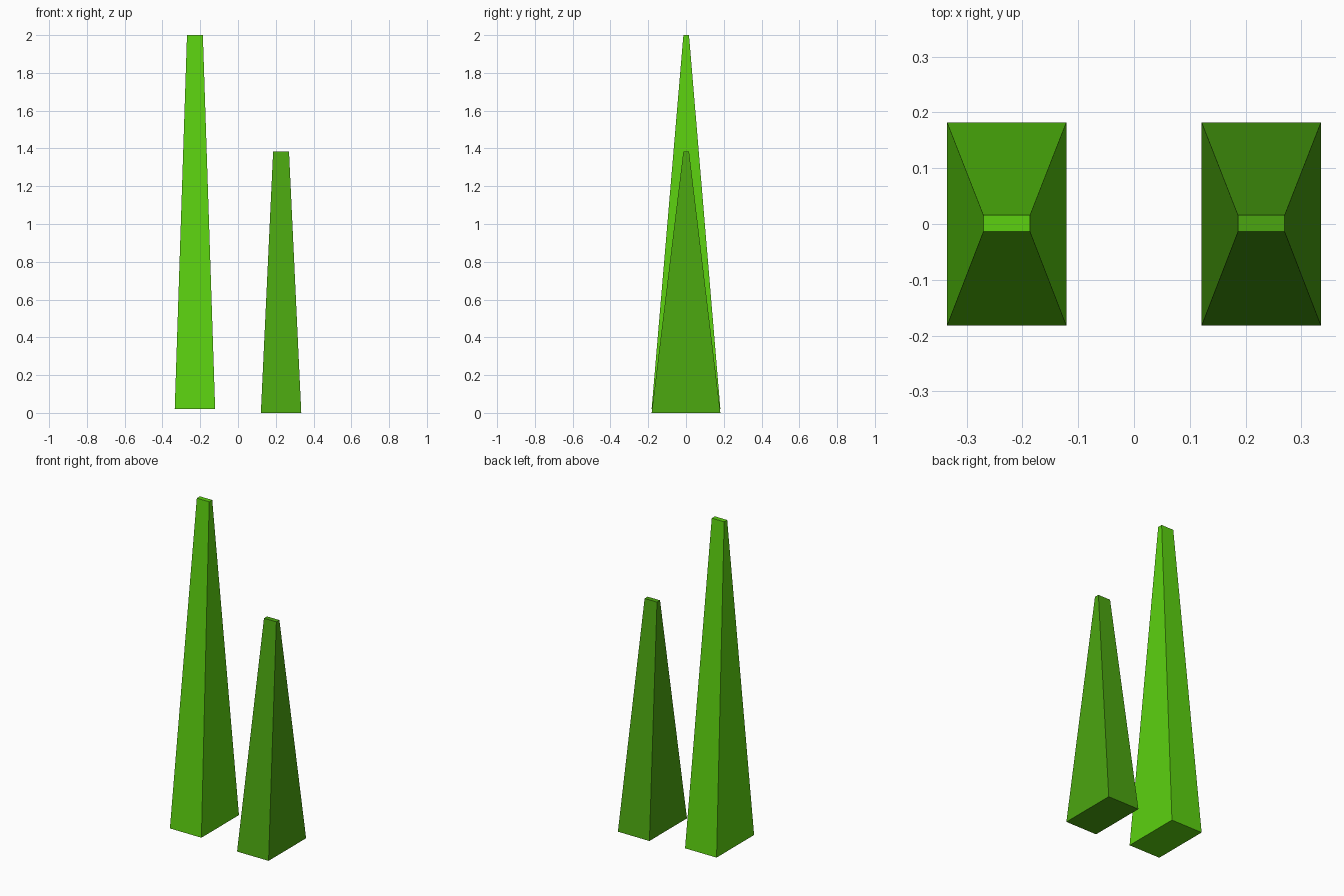
import bpy, bmesh

if "Cube" in bpy.data.objects:
    bpy.data.objects.remove(bpy.data.objects["Cube"])


def material(name, color):
    mat = bpy.data.materials.new(name)
    mat.diffuse_color = color
    mat.use_nodes = True
    mat.node_tree.nodes["Principled BSDF"].inputs["Base Color"].default_value = mat.diffuse_color
    return mat


def grass_blade(name, x, z0, z1, mat):
    # Four-sided tapered blade: a cube with its top face shrunk
    bm = bmesh.new()
    bmesh.ops.create_cube(bm, size=2)
    for v in bm.verts:
        top = v.co.z > 0
        half_x, half_y = (0.042, 0.0148) if top else (0.107, 0.182)
        v.co = (x + v.co.x * half_x,
                v.co.y * half_y + (0.001 if top else 0),
                z1 if top else z0)
    mesh = bpy.data.meshes.new(name)
    bm.to_mesh(mesh)
    bm.free()
    mesh.materials.append(mat)
    obj = bpy.data.objects.new(name, mesh)
    bpy.context.collection.objects.link(obj)


# Tall bright blade, slightly raised, and short darker blade
grass_blade("tall_blade", -0.228, 0.02, 2.0, material("bright_green", (0.107, 0.64, 0.005, 1)))
grass_blade("short_blade", 0.228, 0.0, 1.385, material("dark_green", (0.07, 0.38, 0.005, 1)))
